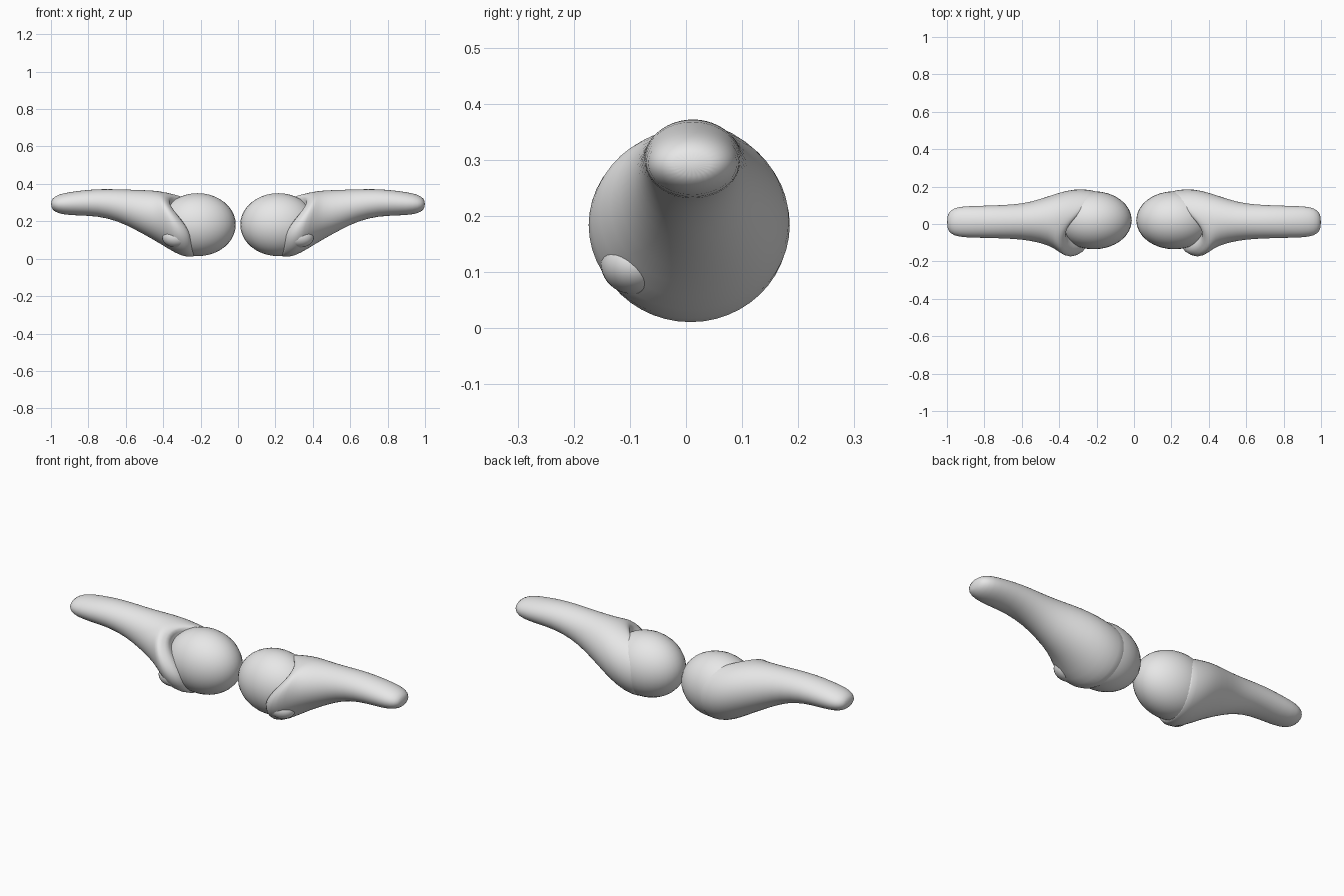
import bpy, bmesh, math
from mathutils import Matrix, Vector

cube = bpy.data.objects.get("Cube")
if cube:
    bpy.data.objects.remove(cube, do_unlink=True)

grey = bpy.data.materials.new("light grey")
grey.use_nodes = True
grey.diffuse_color = (0.8, 0.8, 0.8, 1)
grey.node_tree.nodes["Principled BSDF"].inputs["Base Color"].default_value = (0.8, 0.8, 0.8, 1)


def finish(name, bm, subdivide=False):
    """Turn a bmesh for the left side into a smooth, mirrored object."""
    bmesh.ops.recalc_face_normals(bm, faces=bm.faces)
    for face in bm.faces:
        face.smooth = True
    mesh = bpy.data.meshes.new(name)
    bm.to_mesh(mesh)
    bm.free()
    mesh.materials.append(grey)
    obj = bpy.data.objects.new(name, mesh)
    bpy.context.collection.objects.link(obj)
    mirror = obj.modifiers.new("Mirror", 'MIRROR')
    mirror.use_mirror_merge = False
    if subdivide:
        obj.modifiers.new("Smooth", 'SUBSURF').levels = 1
        obj.modifiers["Smooth"].render_levels = 1


def ellipsoid(name, centre, radii):
    bm = bmesh.new()
    bmesh.ops.create_uvsphere(bm, u_segments=32, v_segments=20, radius=1)
    bm.transform(Matrix.Translation(centre) @ Matrix.Diagonal((*radii, 1)))
    finish(name, bm)


# Tapered limbs: x, y low, y high, z low, z high
SECTIONS = [
    (0.24, -0.06, 0.08, 0.10, 0.26),
    (0.22, -0.13, 0.165, 0.025, 0.33),
    (0.235, -0.155, 0.18, 0.005, 0.34),
    (0.30, -0.185, 0.19, 0.01, 0.352),
    (0.37, -0.158, 0.182, 0.05, 0.36),
    (0.45, -0.115, 0.152, 0.10, 0.366),
    (0.55, -0.09, 0.118, 0.155, 0.369),
    (0.64, -0.08, 0.105, 0.20, 0.372),
    (0.75, -0.076, 0.10, 0.228, 0.374),
    (0.86, -0.074, 0.097, 0.23, 0.363),
    (0.94, -0.07, 0.094, 0.236, 0.35),
    (0.98, -0.053, 0.075, 0.25, 0.334),
    (1.0, -0.025, 0.045, 0.272, 0.312),
]
SIDES = 24
NOTCH = math.radians(115)

bm = bmesh.new()
rings = []
for x, y0, y1, z0, z1 in SECTIONS:
    ring = []
    for i in range(SIDES):
        a = math.tau * i / SIDES
        # the collar is cut back at the upper front and reaches inward behind
        collar = 0.13 * max(0, math.cos(a - NOTCH)) ** 2 - 0.03 * math.cos(a)
        shift = collar * max(0, min(1, (0.45 - x) / 0.22))
        ring.append(bm.verts.new((x + shift,
                                  (y0 + y1) / 2 + (y1 - y0) / 2 * math.cos(a),
                                  (z0 + z1) / 2 + (z1 - z0) / 2 * math.sin(a))))
    rings.append(ring)
for r, s in zip(rings, rings[1:]):
    for i in range(SIDES):
        j = (i + 1) % SIDES
        bm.faces.new((r[i], r[j], s[j], s[i]))
bm.faces.new(rings[0])
bm.faces.new(rings[-1])
finish("tapered_limbs", bm, subdivide=True)

# Rounded inner ends and the small bumps at the lower front of the collar
ellipsoid("inner_balls", Vector((0.215, 0.02, 0.182)), (0.203, 0.155, 0.168))
ellipsoid("front_bumps", Vector((0.33, -0.092, 0.115)), (0.075, 0.06, 0.055))
